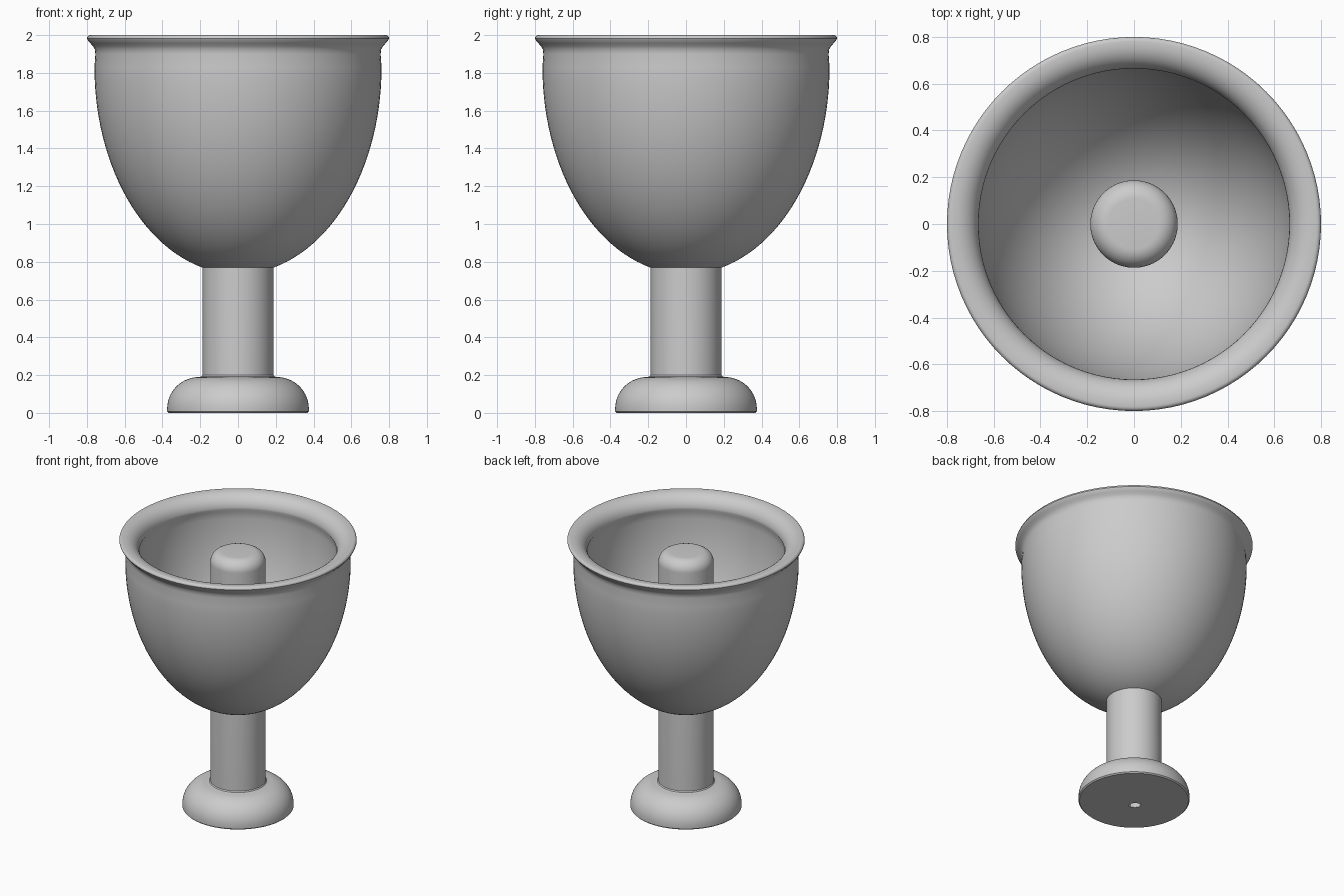
import bpy
import bmesh
from math import sin, cos, pi, radians, sqrt, asin

cube = bpy.data.objects.get("Cube")
if cube:
    bpy.data.objects.remove(cube, do_unlink=True)

grey = bpy.data.materials.new("plain grey")
grey.use_nodes = True
GREY = (0.6, 0.6, 0.6, 1)
grey.diffuse_color = GREY
grey.node_tree.nodes["Principled BSDF"].inputs["Base Color"].default_value = GREY


def arc(cr, cz, a, b, start, end, steps):
    """Points (radius, height) along an elliptical arc, angles in radians."""
    angles = [start + (end - start) * i / steps for i in range(steps + 1)]
    return [(cr + a * cos(t), cz + b * sin(t)) for t in angles]


def lathe(name, profile, closed=False, segments=96):
    """Turn a profile about the z axis into a smooth object."""
    bm = bmesh.new()
    verts = [bm.verts.new((r, 0, z)) for r, z in profile]
    edges = [bm.edges.new(pair) for pair in zip(verts, verts[1:])]
    if closed:
        edges.append(bm.edges.new((verts[-1], verts[0])))
    bmesh.ops.spin(bm, geom=verts + edges, cent=(0, 0, 0), axis=(0, 0, 1),
                   angle=2 * pi, steps=segments)
    bmesh.ops.remove_doubles(bm, verts=bm.verts, dist=0.0005)
    bmesh.ops.recalc_face_normals(bm, faces=bm.faces)
    mesh = bpy.data.meshes.new(name)
    bm.to_mesh(mesh)
    bm.free()
    mesh.materials.append(grey)
    obj = bpy.data.objects.new(name, mesh)
    bpy.context.collection.objects.link(obj)
    bpy.ops.object.select_all(action="DESELECT")
    obj.select_set(True)
    bpy.context.view_layer.objects.active = obj
    bpy.ops.object.shade_smooth_by_angle(angle=radians(35))
    return obj


# Bowl: egg-shaped outside, flared rounded lip, then the hollow inside
foot = -pi / 2 + asin(0.15 / 0.76)
outside = arc(0, 1.83, 0.76, 1.095, foot, 0, 28)
lip = [(0.755, 1.90), (0.758, 1.925), (0.768, 1.942), (0.782, 1.957), (0.794, 1.97)]
lip += arc(0.782, 1.982, 0.018, 0.018, 0, pi / 2, 5)
flare = arc(0.77, 1.9, 0.105, 0.1, pi / 2, pi, 12)
inside = arc(0, 1.83, 0.675, 1.0, 0.05, foot, 28)
lathe("bowl", outside + lip + flare + inside, closed=True)

# Stem: runs up through the bowl as a round-topped centre post
stem = [(0, 0.1), (0.187, 0.1), (0.187, 1.82)]
stem += arc(0.107, 1.82, 0.08, 0.08, 0, pi / 2, 10)[1:] + [(0, 1.9)]
lathe("stem", stem)

# Base: flat underneath, domed edge, small fillet into the stem
dome = arc(0.205, 0.022, 0.17, 0.168, 0, pi / 2, 16)
base = lathe("base", [(0, 0), (0.367, 0), (0.375, 0.008)] + dome
             + [(0.193, 0.193), (0.185, 0.203), (0, 0.203)])

# Small hole in the underside of the base
bpy.ops.mesh.primitive_cylinder_add(vertices=8, radius=0.03, depth=0.12,
                                    location=(-0.045, -0.045, 0))
cutter = bpy.context.object
cutter.name = "hole_cutter"
cutter.data.materials.append(grey)
cutter.rotation_euler.z = radians(-45)
cutter.scale.x = 1.5
cutter.hide_render = True
cutter.hide_set(True)
hole = base.modifiers.new("hole", "BOOLEAN")
hole.operation = "DIFFERENCE"
hole.object = cutter
